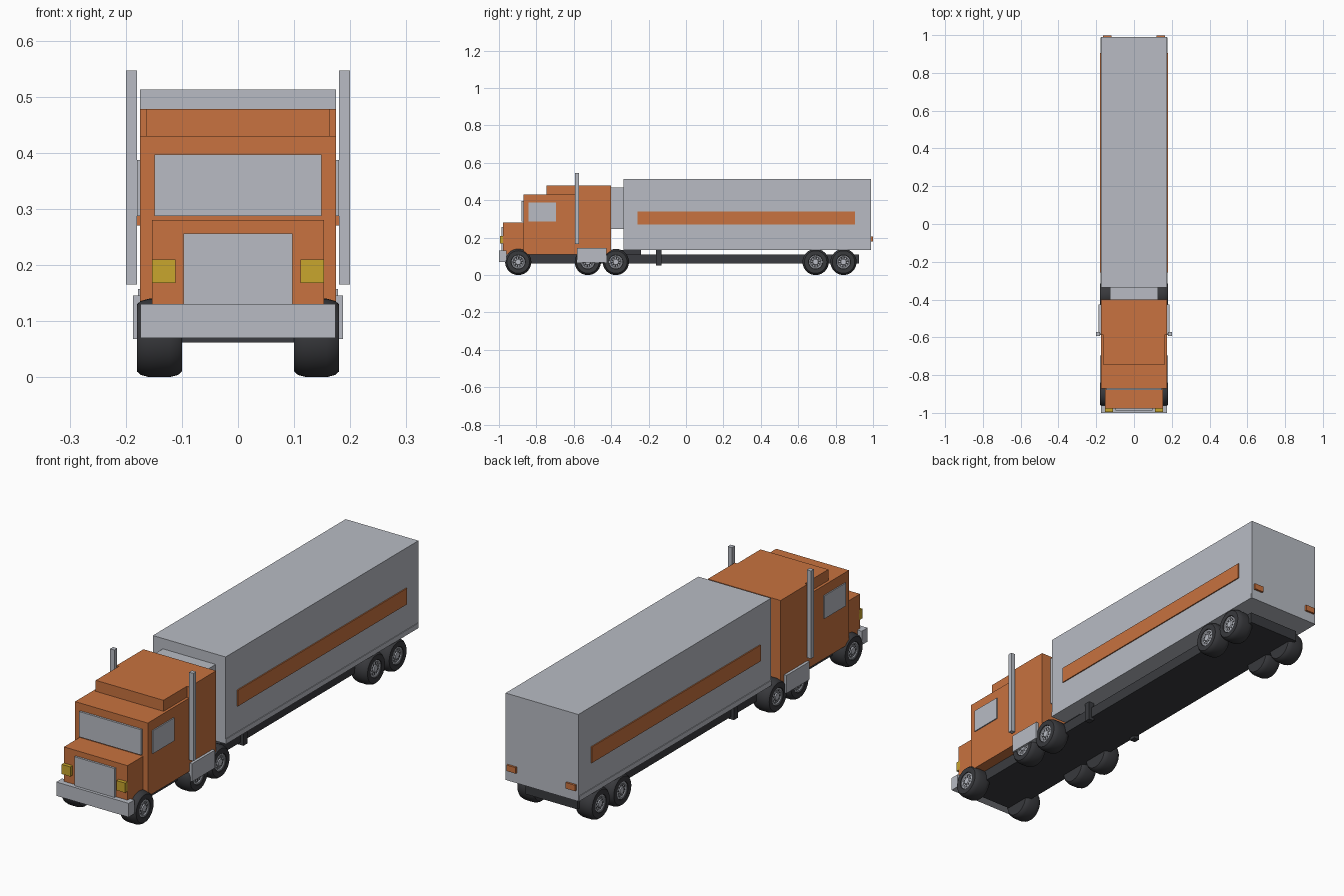
import bpy, bmesh, math

if "Cube" in bpy.data.objects:
    bpy.data.objects.remove(bpy.data.objects["Cube"])


def material(name, rgb):
    m = bpy.data.materials.new(name)
    m.diffuse_color = (*rgb, 1)
    m.use_nodes = True
    m.node_tree.nodes["Principled BSDF"].inputs["Base Color"].default_value = m.diffuse_color
    return m


ORANGE = material("orange paint", (0.58, 0.17, 0.05))
GREY = material("light grey metal", (0.48, 0.50, 0.55))
DARK = material("dark chassis", (0.042, 0.044, 0.050))
TYRE = material("tyre rubber", (0.040, 0.041, 0.046))
YELLOW = material("headlight yellow", (0.58, 0.38, 0.027))


def finish(bm, name, mats):
    bmesh.ops.recalc_face_normals(bm, faces=bm.faces)
    me = bpy.data.meshes.new(name)
    bm.to_mesh(me)
    bm.free()
    for m in mats:
        me.materials.append(m)
    ob = bpy.data.objects.new(name, me)
    bpy.context.collection.objects.link(ob)
    return ob


def box(name, mat, x, y, z, mirror=False):
    """Box from (min, max) ranges, optionally repeated on the left side."""
    bm = bmesh.new()
    for s in ((1, -1) if mirror else (1,)):
        vs = bmesh.ops.create_cube(bm, size=1)["verts"]
        for v in vs:
            v.co.x = s * x[v.co.x > 0]
            v.co.y = y[v.co.y > 0]
            v.co.z = z[v.co.z > 0]
    return finish(bm, name, [mat])


def wheel(name, s, yc, r=0.07, n=40):
    """Lathed wheel: (x, radius) profile, with a material for each band."""
    prof = [(0.100, 0.0), (0.100, 0.060), (0.107, 0.066), (0.122, 0.070),
            (0.158, 0.070), (0.173, 0.066), (0.180, 0.060), (0.180, 0.038),
            (0.177, 0.036), (0.177, 0.030), (0.174, 0.026), (0.174, 0.017),
            (0.178, 0.014), (0.178, 0.0)]
    bm = bmesh.new()
    rings = []
    for x, rad in prof:
        if rad == 0:
            rings.append([bm.verts.new((s * x, yc, r))] * n)
        else:
            rings.append([bm.verts.new((s * x, yc + rad * math.cos(a), r + rad * math.sin(a)))
                          for a in (2 * math.pi * i / n for i in range(n))])
    for k in range(len(prof) - 1):
        for i in range(n):
            j = (i + 1) % n
            quad = [rings[k][i], rings[k][j], rings[k + 1][j], rings[k + 1][i]]
            f = bm.faces.new(list(dict.fromkeys(quad)))
            # grey rim and hub, with dark openings between the spokes
            f.material_index = 1 if k >= 8 and not (k == 10 and i % 4 < 2) else 0
    ob = finish(bm, name, [TYRE, GREY])
    bpy.ops.object.select_all(action='DESELECT')
    ob.select_set(True)
    bpy.context.view_layer.objects.active = ob
    bpy.ops.object.shade_smooth_by_angle(angle=math.radians(35))


# Tractor body
box("hood", ORANGE, (-0.153, 0.153), (-0.978, -0.87), (0.11, 0.28))
box("cab", ORANGE, (-0.175, 0.175), (-0.87, -0.585), (0.11, 0.43))
box("sleeper", ORANGE, (-0.175, 0.175), (-0.585, -0.40), (0.11, 0.478))
box("roof_fairing", ORANGE, (-0.163, 0.163), (-0.745, -0.585), (0.43, 0.478))

# Front details
box("bumper", GREY, (-0.174, 0.174), (-1.0, -0.96), (0.07, 0.13))
box("grille", GREY, (-0.097, 0.097), (-0.987, -0.978), (0.13, 0.256))
box("headlights", YELLOW, (0.111, 0.153), (-0.994, -0.97), (0.168, 0.21), True)

# Windows
box("windshield", GREY, (-0.149, 0.149), (-0.879, -0.87), (0.287, 0.397))
box("side_windows", GREY, (0.174, 0.180), (-0.842, -0.695), (0.287, 0.387), True)

# Exhausts and tanks
box("exhaust_stacks", GREY, (0.180, 0.20), (-0.593, -0.573), (0.165, 0.547), True)
box("fuel_tanks", GREY, (0.14, 0.187), (-0.583, -0.425), (0.068, 0.146), True)

# Trailer
box("trailer_body", GREY, (-0.175, 0.175), (-0.335, 0.99), (0.135, 0.513))
box("bottom_rails", GREY, (0.173, 0.178), (-0.335, 0.987), (0.135, 0.157), True)
box("trailer_stripes", ORANGE, (0.174, 0.180), (-0.258, 0.904), (0.27, 0.34), True)
box("cooling_unit", GREY, (-0.127, 0.127), (-0.40, -0.335), (0.247, 0.468))
box("tail_lights", ORANGE, (0.120, 0.165), (0.99, 0.999), (0.18, 0.206), True)

# Undercarriage
box("chassis", DARK, (-0.125, 0.125), (-0.95, 0.925), (0.062, 0.11))
box("coupling_plate", DARK, (-0.10, 0.10), (-0.42, -0.24), (0.11, 0.135))
box("landing_legs", DARK, (0.112, 0.138), (-0.16, -0.132), (0.05, 0.135), True)

# Wheels
for i, y in enumerate((-0.897, -0.525, -0.375, 0.693, 0.842)):
    for s, side in ((1, "right"), (-1, "left")):
        wheel(f"wheel_{side}_{i + 1}", s, y)
